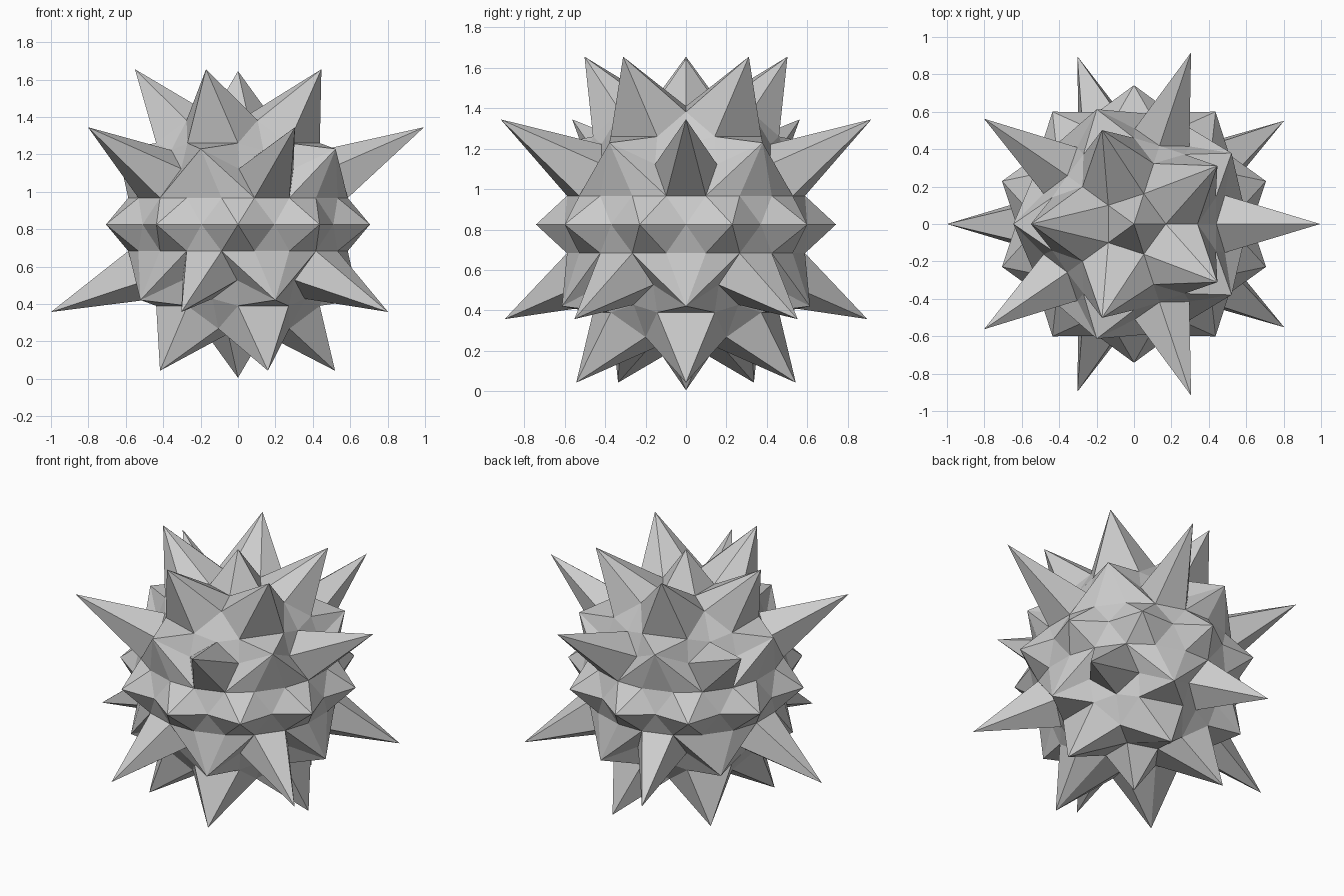
import bpy, bmesh
from math import radians, cos, sin
from mathutils import Vector

if "Cube" in bpy.data.objects:
    bpy.data.objects.remove(bpy.data.objects["Cube"])

CZ = 0.825                               # height of the core centre

# Long spike tips: (x, y, z), mirrored across y
half_tips = [
    (0.995, 0, 1.345), (0.305, 0.917, 1.345), (-0.802, 0.563, 1.345),
    (-1.0, 0, 0.357), (-0.303, 0.897, 0.357), (0.803, 0.552, 0.357),
    (-0.551, 0, 1.655), (-0.171, 0.502, 1.655), (0.446, 0.311, 1.655),
    (0.519, 0, 0.043), (0.160, 0.543, 0.043), (-0.417, 0.336, 0.043)]
tips = [Vector((x, s * y, z - CZ)) for x, y, z in half_tips for s in (1, -1)]

bm = bmesh.new()
cache = {}


def vert(co):
    """Vertex about the core centre, shared when it coincides."""
    key = tuple(round(c * 200) for c in co)
    if key not in cache:
        cache[key] = bm.verts.new(co + Vector((0, 0, CZ)))
    return cache[key]


def polar(azimuth, r, z, s):
    """Point on a ring; s = -1 gives the point through the centre."""
    a = radians(azimuth)
    return Vector((r * cos(a), r * sin(a), z)) * s


def facet(*points):
    bm.faces.new([vert(p) for p in points])


def spike(tip, base):
    """Fan from a tip to its base outline."""
    near = min(tips, key=lambda t: (t - tip).length)
    if (near - tip).length < 0.08:
        tip = near
    for p, q in zip(base, base[1:] + base[:1]):
        facet(tip, p, q)


for s in (1, -1):                        # upper half, then lower half
    # base outline rings, from the pole down to the equator
    def cap(a): return polar(a, 0.17, 0.585, s)
    def fork(a): return polar(a, 0.34, 0.557, s)
    def shoulder(a): return polar(a, 0.46, 0.435, s)
    def crest(a): return polar(a, 0.44, 0.397, s)
    def flank(a): return polar(a, 0.51, 0.298, s)
    def belt(a): return polar(a, 0.595, 0.142, s)
    def waist(a): return polar(a, 0.63, 0, s)

    # pole spike
    spike(polar(0, 0, 0.82, s), [cap(72 * k) for k in range(5)])
    for k in range(5):
        a = 72 * k
        b, c = a + 36, a + 72
        # crown spike, six sided
        spike(polar(b, 0.54, 0.82, s),
              [cap(a), fork(a), shoulder(a + 18), shoulder(c - 18), fork(c), cap(c)])
        # long side spike, five sided
        spike(polar(a, 0.99, 0.5, s),
              [crest(a), flank(a - 17.5), belt(a - 9.5), belt(a + 9.5), flank(a + 17.5)])
        # collar facets above the side spike
        for d in (1, -1):
            facet(fork(a), shoulder(a + 18 * d), crest(a))
            facet(crest(a), shoulder(a + 18 * d), flank(a + 17.5 * d))
        # low spike between the side spikes
        spike(polar(b, 0.645, 0.404, s),
              [shoulder(a + 18), flank(a + 17.5), belt(a + 9.5), belt(b - 9.5),
               belt(b + 9.5), belt(c - 9.5), flank(c - 17.5), shoulder(c - 18)])
        for m in (a, b):
            # upper half of an equator spike
            tip = polar(m + 18, 0.742, 0, s)
            ring = [waist(m), belt(m + 9.5), belt(m + 26.5), waist(m + 36)]
            for p, q in zip(ring, ring[1:]):
                facet(tip, p, q)
            # small facet between equator spikes
            facet(waist(m), belt(m - 9.5), belt(m + 9.5))

bmesh.ops.remove_doubles(bm, verts=bm.verts, dist=0.002)
bmesh.ops.recalc_face_normals(bm, faces=bm.faces)
mesh = bpy.data.meshes.new("spiked_star")
bm.to_mesh(mesh)
bm.free()
obj = bpy.data.objects.new("spiked_star", mesh)
bpy.context.collection.objects.link(obj)
